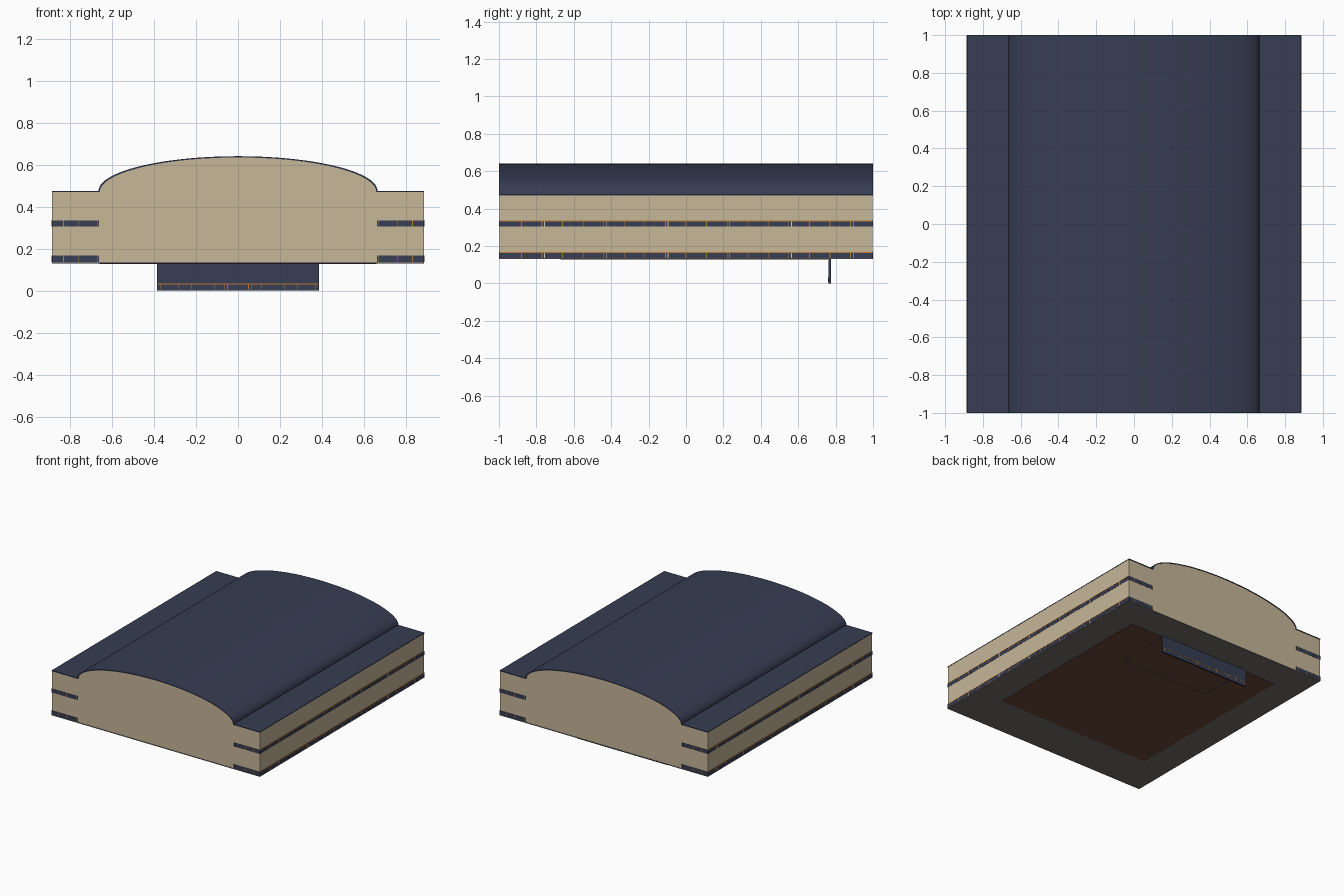
import bpy, bmesh, math

cube = bpy.data.objects.get("Cube")
if cube:
    bpy.data.objects.remove(cube, do_unlink=True)


def material(name, r, g, b):
    lin = [(c / 255 / 12.92) if c < 11 else ((c / 255 + 0.055) / 1.055) ** 2.4 for c in (r, g, b)]
    m = bpy.data.materials.new(name)
    m.use_nodes = True
    m.diffuse_color = (*lin, 1)
    m.node_tree.nodes["Principled BSDF"].inputs["Base Color"].default_value = (*lin, 1)
    return m


NAVY = material("navy", 55, 61, 83)
BEIGE = material("beige", 198, 183, 153)
GREY = material("grey", 112, 109, 107)
BROWN = material("brown", 108, 68, 54)
ORANGE = material("orange", 190, 125, 50)
CREAM = material("cream", 215, 205, 185)

HALF_X, HALF_Y = 0.884, 0.997      # wall faces
DOME_X, EAVE, RISE = 0.66, 0.471, 0.165
FLOOR = 0.13


def add_object(name, bm, mat):
    bmesh.ops.recalc_face_normals(bm, faces=bm.faces)
    mesh = bpy.data.meshes.new(name)
    bm.to_mesh(mesh)
    bm.free()
    mesh.materials.append(mat)
    ob = bpy.data.objects.new(name, mesh)
    bpy.context.collection.objects.link(ob)
    return ob


def boxes(name, mat, spans):
    """One object made of boxes given as (x range, y range, z range)."""
    bm = bmesh.new()
    for span in spans:
        made = bmesh.ops.create_cube(bm, size=1)["verts"]
        for v in made:
            v.co = [(a + b) / 2 + c * (b - a) for c, (a, b) in zip(v.co, span)]
    return add_object(name, bm, mat)


def roof_line(half_x, lift):
    """Flat wing, elliptical vault, flat wing, from left to right."""
    dx = DOME_X + lift
    arc = [(-dx * math.cos(math.pi * i / 64),
            EAVE + lift + RISE * math.sin(math.pi * i / 64)) for i in range(65)]
    return [(-half_x, EAVE + lift)] + arc + [(half_x, EAVE + lift)]


def extrude_profile(name, points, half_y, mat):
    bm = bmesh.new()
    face = bm.faces.new([bm.verts.new((x, -half_y, z)) for x, z in points])
    moved = bmesh.ops.extrude_face_region(bm, geom=[face])["geom"]
    bmesh.ops.translate(bm, vec=(0, 2 * half_y, 0),
                        verts=[v for v in moved if isinstance(v, bmesh.types.BMVert)])
    ob = add_object(name, bm, mat)
    bpy.ops.object.select_all(action='DESELECT')
    ob.select_set(True)
    bpy.context.view_layer.objects.active = ob
    bpy.ops.object.shade_smooth_by_angle(angle=math.radians(30))
    return ob


# Walls with vaulted ends, and the thin roof skin over them
extrude_profile("walls", [(HALF_X, FLOOR + 0.004), (-HALF_X, FLOOR + 0.004)]
                + roof_line(HALF_X, 0), HALF_Y, BEIGE)
extrude_profile("roof_skin", roof_line(0.885, 0.004)
                + roof_line(0.885, -0.002)[::-1], 1.0, NAVY)

# Underside
boxes("base_plate", GREY, [((-0.885, 0.885), (-0.999, 0.999), (FLOOR, FLOOR + 0.006))])
boxes("floor_panel", BROWN, [((-0.66, 0.66), (-0.67, 0.76), (FLOOR - 0.002, FLOOR + 0.002))])
low = (FLOOR - 0.003, FLOOR)
boxes("hatch_outline", NAVY, [
    ((-0.38, 0.38), (0.33, 0.334), low),
    ((-0.38, -0.376), (0.33, 0.76), low),
    ((0.376, 0.38), (0.33, 0.76), low)])

# Window bands wrapping both sides, with rails and mullions
bands, rails, mullions, pale = [], [], [], []


def across(side, a, b):
    return tuple(sorted((side * a, side * b)))


for z in (0.137, 0.305):
    for side in (-1, 1):
        tall = (z, z + 0.03)
        bands.append((across(side, 0.662, 0.8855), (-0.999, 0.999), tall))
        rails.append((across(side, 0.7, 0.887), (-0.996, 0.996), (z + 0.026, z + 0.031)))
        for x in (0.67, 0.76, 0.83):
            mullions.append((across(side, x - 0.002, x + 0.002), (-0.9995, 0.9995), tall))
        for i in range(-8, 9):
            y = i * 0.11
            mullions.append((across(side, 0.7, 0.887), (y - 0.002, y + 0.002), tall))
            if i % 3 == 2:
                pale.append((across(side, 0.7, 0.887), (y + 0.012, y + 0.016), tall))
boxes("window_bands", NAVY, bands)
boxes("window_rails", ORANGE, rails)
boxes("window_mullions", ORANGE, mullions)
boxes("pale_mullions", CREAM, pale)

# Hanging panel under the rear of the floor
boxes("hanging_panel", NAVY, [((-0.385, 0.385), (0.762, 0.774), (0, FLOOR + 0.002))])
trim_y = (0.7605, 0.7755)
boxes("hanging_panel_trim", ORANGE,
      [((-0.383, 0.383), trim_y, (0.03, 0.034))]
      + [(across(s, x - 0.0015, x + 0.0015), trim_y, (0.006, 0.03))
         for s in (-1, 1) for x in (0.05, 0.065, 0.11, 0.22, 0.285, 0.37)])
